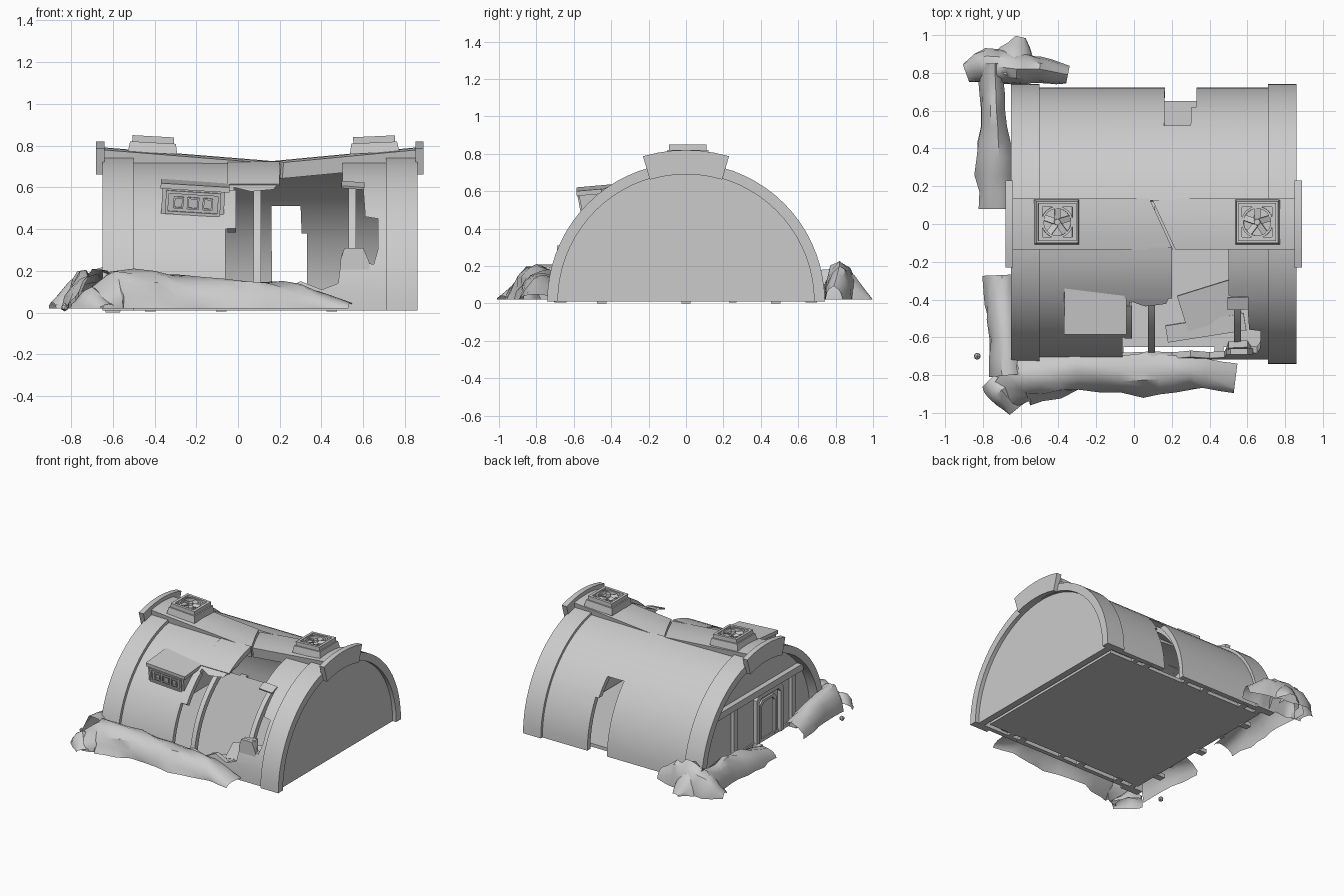
import bpy, bmesh, math, random
from mathutils import Matrix, Vector

random.seed(4)
cube = bpy.data.objects.get("Cube")
if cube:
    bpy.data.objects.remove(cube, do_unlink=True)

grey = bpy.data.materials.new("plain grey")
grey.use_nodes = True
TONE = (0.6, 0.6, 0.6, 1)
grey.diffuse_color = TONE
grey.node_tree.nodes["Principled BSDF"].inputs["Base Color"].default_value = TONE
parts = []
BASE = 0.01


def finish(name, bm, matrix=None):
    if matrix:
        bm.transform(matrix)
    bmesh.ops.recalc_face_normals(bm, faces=bm.faces)
    me = bpy.data.meshes.new(name)
    bm.to_mesh(me)
    bm.free()
    me.materials.append(grey)
    ob = bpy.data.objects.new(name, me)
    bpy.context.collection.objects.link(ob)
    parts.append(ob)
    return ob


def prism(name, pts, axis, a, b, matrix=None):
    """Extrude an outline along x (points are y, z) or along y (points are x, z)."""
    bm = bmesh.new()
    place = (lambda p, t: (t, p[0], p[1])) if axis == "x" else (lambda p, t: (p[0], t, p[1]))
    f = bm.faces.new([bm.verts.new(place(p, a)) for p in pts])
    ext = bmesh.ops.extrude_face_region(bm, geom=[f])
    shift = Vector(place((0, 0), b - a))
    bmesh.ops.translate(bm, vec=shift, verts=[v for v in ext["geom"] if isinstance(v, bmesh.types.BMVert)])
    return finish(name, bm, matrix)


def arc(r, a0, a1, n):
    angles = [math.radians(a0 + (a1 - a0) * i / n) for i in range(n + 1)]
    return [(-r * math.cos(a), BASE + r * math.sin(a)) for a in angles]


def arch(name, x0, x1, ro, ri, a0=0, a1=180, n=36, matrix=None):
    """Curved strip; angle 0 is the front foot, 180 the back foot."""
    return prism(name, arc(ro, a0, a1, n) + arc(ri, a1, a0, n), "x", x0, x1, matrix)


def box(name, loc, size, rot=(0, 0, 0), pre=None):
    bm = bmesh.new()
    bmesh.ops.create_cube(bm, size=1)
    m = Matrix.Translation(loc)
    for angle, axis in zip(rot, "XYZ"):
        m = m @ Matrix.Rotation(math.radians(angle), 4, axis)
    m = m @ Matrix.Diagonal((*size, 1))
    return finish(name, bm, pre @ m if pre else m)


def cut(target, cutter):
    mod = target.modifiers.new("cut", "BOOLEAN")
    mod.operation, mod.solver, mod.object = "DIFFERENCE", "EXACT", cutter
    bpy.context.view_layer.objects.active = target
    bpy.ops.object.modifier_apply(modifier=mod.name)
    parts.remove(cutter)
    bpy.data.objects.remove(cutter, do_unlink=True)


def turn(pivot, degrees, axis):
    return Matrix.Translation(pivot) @ Matrix.Rotation(math.radians(degrees), 4, axis) @ Matrix.Translation(-Vector(pivot))


# Vaulted shell in two halves, with a ragged front breach and a rear gap
front_shell = arch("front_shell", -0.56, 0.76, 0.718, 0.685, 0, 80, 18)
back_shell = arch("back_shell", -0.56, 0.76, 0.722, 0.685, 100, 180, 18)
breach = [(-0.06, 0.08), (-0.06, 0.4), (-0.02, 0.41), (-0.02, 0.6), (0.06, 0.58), (0.17, 0.59),
          (0.2, 0.63), (0.2, 0.9), (0.5, 0.9), (0.5, 0.62), (0.6, 0.6), (0.61, 0.46), (0.67, 0.45),
          (0.67, 0.3), (0.65, 0.23), (0.62, 0.24), (0.6, 0.31), (0.5, 0.3), (0.48, 0.14),
          (0.4, 0.11), (0.3, 0.15), (0.2, 0.1), (0.1, 0.13)]
cut(front_shell, prism("breach_cutter", breach, "y", -1, 0))
gap = [(0.165, -0.1), (0.16, 0.51), (0.3, 0.51), (0.305, 0.38), (0.33, 0.38), (0.33, -0.1)]
cut(back_shell, prism("gap_cutter", gap, "y", 0.3, 1))

# End rings, end walls, ridge end caps and inner ribs
for side, x0, x1 in (("right", -0.65, -0.5), ("left", 0.71, 0.86)):
    arch(side + "_end_ring", x0, x1, 0.742, 0.685)
prism("left_end_wall", arc(0.69, 0, 180, 36), "x", 0.78, 0.83)
prism("right_end_wall", arc(0.69, 0, 180, 36), "x", -0.57, -0.53)
arch("right_ridge_cap", -0.68, -0.64, 0.81, 0.68, 73.5, 106.5, 6)
arch("left_ridge_cap", 0.85, 0.89, 0.81, 0.68, 73.5, 106.5, 6)
for x in (0.092, 0.548):
    arch("inner_rib", x - 0.018, x + 0.018, 0.69, 0.65)

# Thick broken ridge, sagging to the middle, with a slanted crack
ridges = []
for side, x0, x1, tilt in (("right", -0.65, 0.25, 4.6), ("left", 0.05, 0.86, -5.4)):
    pivot = (-0.65 if tilt > 0 else 0.86, 0, 0.79)
    ridges.append(arch(side + "_ridge", x0, x1, 0.782, 0.705, 80, 100, 4, turn(pivot, tilt, "Y")))
for ridge, far, shift in zip(ridges, (1, -1), (-0.006, 0.006)):
    slope = math.degrees(math.atan2(0.12, 0.26))
    cut(ridge, box("crack_cutter", (0.15 + shift + far * 0.4 * math.cos(math.radians(slope)),
                                    far * 0.4 * math.sin(math.radians(slope)), 0.75),
                   (0.8, 2, 0.5), (0, 0, slope)))

# Loose roof plates around the breach
arch("sagging_roof_plate", -0.05, 0.2, 0.724, 0.71, 57, 80, 6)
arch("hanging_strip", -0.05, -0.01, 0.722, 0.685, 33, 53, 5)
box("bent_shell_plate", (0.55, -0.42, 0.61), (0.11, 0.07, 0.012), (20, 5, 0))

# Floor, footings and fallen slabs
box("floor", (0.09, 0, 0.022), (1.34, 1.3, 0.025))
for x in (-0.42, -0.08, 0.45):
    for y in (-0.67, 0.67):
        box("footing", (x, y, 0.018), (0.05, 0.06, 0.025))
for y in (-0.45, 0, 0.48):
    box("end_footing", (-0.6, y, 0.015), (0.07, 0.05, 0.03))
box("fallen_slab", (0.4, -0.43, 0.07), (0.3, 0.2, 0.02), (10, 3, 17))
box("fallen_sheet", (0.38, -0.55, 0.05), (0.42, 0.09, 0.02), (6, 0, 9))
prism("standing_shard", [(0.5, 0.03), (0.49, 0.25), (0.51, 0.31), (0.6, 0.31), (0.63, 0.24), (0.63, 0.03)],
      "y", -0.69, -0.66)

# Hooded window on the front slope
tilted = turn((-0.21, -0.5, 0.53), 3.5, "Y")
prism("window_box", [(-0.575, 0.6), (-0.545, 0.45), (-0.4, 0.45), (-0.36, 0.6)], "x", -0.365, -0.065, tilted)
box("window_hood", (-0.21, -0.463, 0.608), (0.33, 0.245, 0.026), (5, 0, 0), tilted)


def window_bar(name, x, z, w, h):
    box(name, (x, -0.555 - (z - 0.53) * 0.19, z), (w, 0.03, h), (11, 0, 0), tilted)


for z in (0.475, 0.573):
    window_bar("window_frame_rail", -0.215, z, 0.26, 0.014)
for x in (-0.34, -0.09):
    window_bar("window_frame_post", x, 0.524, 0.014, 0.1)
for x, w in ((-0.285, 0.04), (-0.215, 0.05), (-0.145, 0.04)):
    for s in (-1, 1):
        window_bar("pane_post", x + s * w / 2, 0.524, 0.008, 0.055)
        window_bar("pane_rail", x, 0.524 + s * 0.025, w, 0.008)


# Entrance end: lintel, posts and nested door frames
def door_frame(name, y, w, h, t, x0):
    def outline(hw, top):
        c = 0.03
        return [(y - hw, 0.02), (y - hw, top - c), (y - hw + c, top),
                (y + hw - c, top), (y + hw, top - c), (y + hw, 0.02)]
    prism(name, outline(w, h) + outline(w - t, h - t)[::-1], "x", x0, -0.56)


box("lintel_beam", (-0.585, 0, 0.42), (0.05, 1.1, 0.05))
for y in (-0.45, 0.25):
    box("wall_post", (-0.58, y, 0.21), (0.035, 0.04, 0.41))
door_frame("outer_door_frame", -0.16, 0.16, 0.39, 0.03, -0.6)
door_frame("inner_door_frame", -0.16, 0.1, 0.33, 0.02, -0.585)

# Roof fan vents
for x, tilt in ((-0.41, 3.2), (0.655, -2.5)):
    m = Matrix.Translation((x, 0.01, 0.765)) @ Matrix.Rotation(math.radians(tilt), 4, "Y")
    bm = bmesh.new()
    bmesh.ops.create_cone(bm, cap_ends=True, segments=4, radius1=0.168, radius2=0.155, depth=0.05,
                          matrix=Matrix.Translation((0, 0, 0.025)) @ Matrix.Rotation(math.pi / 4, 4, "Z"))
    finish("vent_base", bm, m)
    for k in range(4):
        r = m @ Matrix.Rotation(k * math.pi / 2, 4, "Z")
        box("vent_frame_bar", (0, 0.09, 0.06), (0.2, 0.02, 0.04), (0, 0, 0), r)
    for k in range(20):
        r = m @ Matrix.Rotation(k * math.pi / 10, 4, "Z")
        box("fan_ring_piece", (0.077, 0, 0.06), (0.012, 0.027, 0.03), (0, 0, 0), r)
    for k in range(5):
        r = m @ Matrix.Rotation(k * math.tau / 5 + 0.3, 4, "Z")
        box("fan_blade", (0.043, 0, 0.062), (0.06, 0.032, 0.006), (20, 0, 0), r)
    bm = bmesh.new()
    bmesh.ops.create_cone(bm, cap_ends=True, segments=12, radius1=0.02, radius2=0.016, depth=0.03,
                          matrix=Matrix.Translation((0, 0, 0.063)))
    finish("fan_hub", bm, m)


# Earth banks: open crumpled sheets along a path of (x, y, height, half width).
# The left side of the path starts at angle "lean", so it can rest against a wall.
def bank(name, path, lean=0, steps=3):
    rows, bm = [], bmesh.new()
    stations = []
    for p, q in zip(path, path[1:]):
        stations += [[a + (b - a) * i / steps for a, b in zip(p, q)] for i in range(steps)]
    stations.append(path[-1])
    for i, (x, y, h, w) in enumerate(stations):
        p, q = stations[max(i - 1, 0)], stations[min(i + 1, len(stations) - 1)]
        side = Vector((p[1] - q[1], q[0] - p[0], 0)).normalized()
        row = []
        for k in range(7):
            a = math.radians(lean + (180 - lean) * k / 6)
            c = Vector((x, y, 0.02)) + side * w * math.cos(a) * random.uniform(0.88, 1.12)
            c.z += h * max(math.sin(a), 0) ** 1.1 * random.uniform(0.88, 1.05)
            row.append(bm.verts.new(c))
        rows.append(row)
    for r, s in zip(rows, rows[1:]):
        for k in range(6):
            bm.faces.new((r[k], r[k + 1], s[k + 1], s[k]))
    finish(name, bm)


bank("front_bank", [(-0.71, -0.9, 0.06, 0.1), (-0.6, -0.8, 0.2, 0.15), (-0.3, -0.77, 0.17, 0.12),
                    (0.05, -0.775, 0.14, 0.13), (0.3, -0.77, 0.12, 0.1), (0.54, -0.8, 0.03, 0.09)], 50)
bank("front_corner_bank", [(-0.76, -0.82, 0.05, 0.06), (-0.7, -0.88, 0.11, 0.08), (-0.62, -0.98, 0.02, 0.05)])
bank("right_front_bank", [(-0.7, -0.27, 0.1, 0.1), (-0.69, -0.5, 0.16, 0.09), (-0.66, -0.8, 0.2, 0.1)], 45)
bank("right_back_bank", [(-0.75, 0.85, 0.18, 0.07), (-0.74, 0.6, 0.18, 0.07), (-0.73, 0.35, 0.14, 0.11),
                         (-0.73, 0.08, 0.06, 0.09)], 30)
bank("back_corner_bank", [(-0.89, 0.8, 0.03, 0.05), (-0.78, 0.84, 0.17, 0.1), (-0.62, 0.82, 0.21, 0.09),
                          (-0.5, 0.82, 0.18, 0.07), (-0.35, 0.79, 0.07, 0.05)])
bank("back_spur", [(-0.68, 0.79, 0.19, 0.09), (-0.62, 0.9, 0.13, 0.1), (-0.6, 0.99, 0.01, 0.03)], 0, 2)
bm = bmesh.new()
bmesh.ops.create_icosphere(bm, subdivisions=1, radius=0.02, matrix=Matrix.Translation((-0.83, -0.7, 0.025)))
finish("loose_stone", bm)

bpy.ops.object.select_all(action="DESELECT")
for ob in parts:
    ob.select_set(True)
bpy.context.view_layer.objects.active = parts[0]
bpy.ops.object.shade_smooth_by_angle(angle=math.radians(35))
